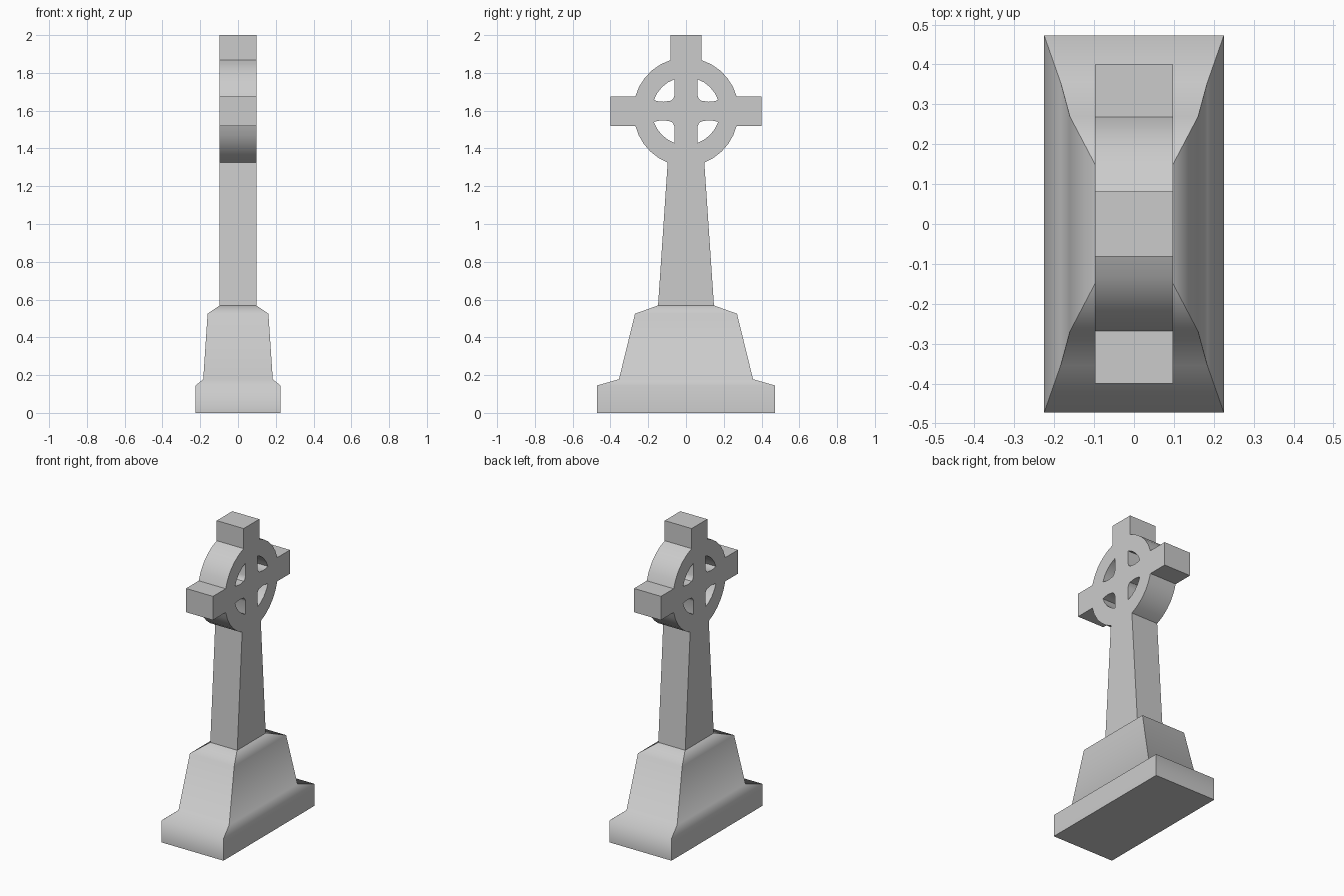
import bpy, bmesh
from math import sin, cos, atan2, radians

if "Cube" in bpy.data.objects:
    bpy.data.objects.remove(bpy.data.objects["Cube"])

HALF_T = 0.098      # half thickness of the cross
CZ = 1.598          # height of the ring centre


def arc(p, q, n=5):
    """Points around the ring centre from p to q (both relative to it)."""
    a, b = atan2(p[1], p[0]), atan2(q[1], q[0])
    ra, rb = (p[0]**2 + p[1]**2)**.5, (q[0]**2 + q[1]**2)**.5
    out = []
    for i in range(n + 1):
        t = i / n
        r, ang = ra + (rb - ra) * t, a + (b - a) * t
        out.append((r * cos(ang), r * sin(ang)))
    return out


# Stepped base: stacked rectangles (half x, half y, z)
levels = [(0.225, 0.472, 0), (0.225, 0.472, 0.145), (0.184, 0.355, 0.178),
          (0.161, 0.27, 0.525), (HALF_T, 0.15, 0.568)]
bm = bmesh.new()
rings = [[bm.verts.new((sx * x, sy * y, z))
          for sx, sy in ((-1, -1), (1, -1), (1, 1), (-1, 1))]
         for x, y, z in levels]
for lo, hi in zip(rings, rings[1:]):
    for i in range(4):
        j = (i + 1) % 4
        bm.faces.new((lo[i], lo[j], hi[j], hi[i])).smooth = True
        bm.edges.get((lo[i], hi[i])).smooth = False
for end in (rings[0][::-1], rings[-1]):
    for e in bm.faces.new(end).edges:
        e.smooth = False
mesh = bpy.data.meshes.new("base")
bm.to_mesh(mesh)
bm.free()
bpy.context.collection.objects.link(bpy.data.objects.new("base", mesh))

# Cross silhouette: right half from the shaft foot to the top, then mirrored
half = [(0.148, 0.568 - CZ)]
half += arc((0.097, 1.325 - CZ), (0.268, -0.078))
half += [(0.4, -0.078), (0.4, 0.078)]
half += arc((0.268, 0.078), (0.081, 0.27))
half += [(0.081, 2 - CZ)]
outline = half + [(-y, z) for y, z in reversed(half)]

# Ring openings: one quadrant with a rounded inner corner, mirrored four ways
hole = arc((0.17, 0.058), (0.06, 0.169), 4)
hole += [(0.06, 0.086), (0.067, 0.067), (0.08, 0.055), (0.12, 0.049), (0.15, 0.052)]

curve = bpy.data.curves.new("cross", 'CURVE')
curve.dimensions = '2D'
curve.fill_mode = 'BOTH'
curve.extrude = HALF_T
loops = [outline] + [[(sy * y, sz * z) for y, z in hole]
                     for sy in (-1, 1) for sz in (-1, 1)]
for pts in loops:
    s = curve.splines.new('POLY')
    s.points.add(len(pts) - 1)
    for p, (y, z) in zip(s.points, pts):
        p.co = (y, z, 0, 1)
    s.use_cyclic_u = True

cross = bpy.data.objects.new("cross", curve)
bpy.context.collection.objects.link(cross)
cross.location.z = CZ
cross.rotation_euler = (radians(90), 0, radians(90))
bpy.context.view_layer.objects.active = cross
cross.select_set(True)
bpy.ops.object.convert(target='MESH')

# Weld caps to sides and shade the ring smooth
cross = bpy.context.object
bm = bmesh.new()
bm.from_mesh(cross.data)
bmesh.ops.remove_doubles(bm, verts=bm.verts, dist=0.0005)
bmesh.ops.recalc_face_normals(bm, faces=bm.faces)
bm.to_mesh(cross.data)
bm.free()
bpy.ops.object.shade_smooth_by_angle(angle=radians(30))
